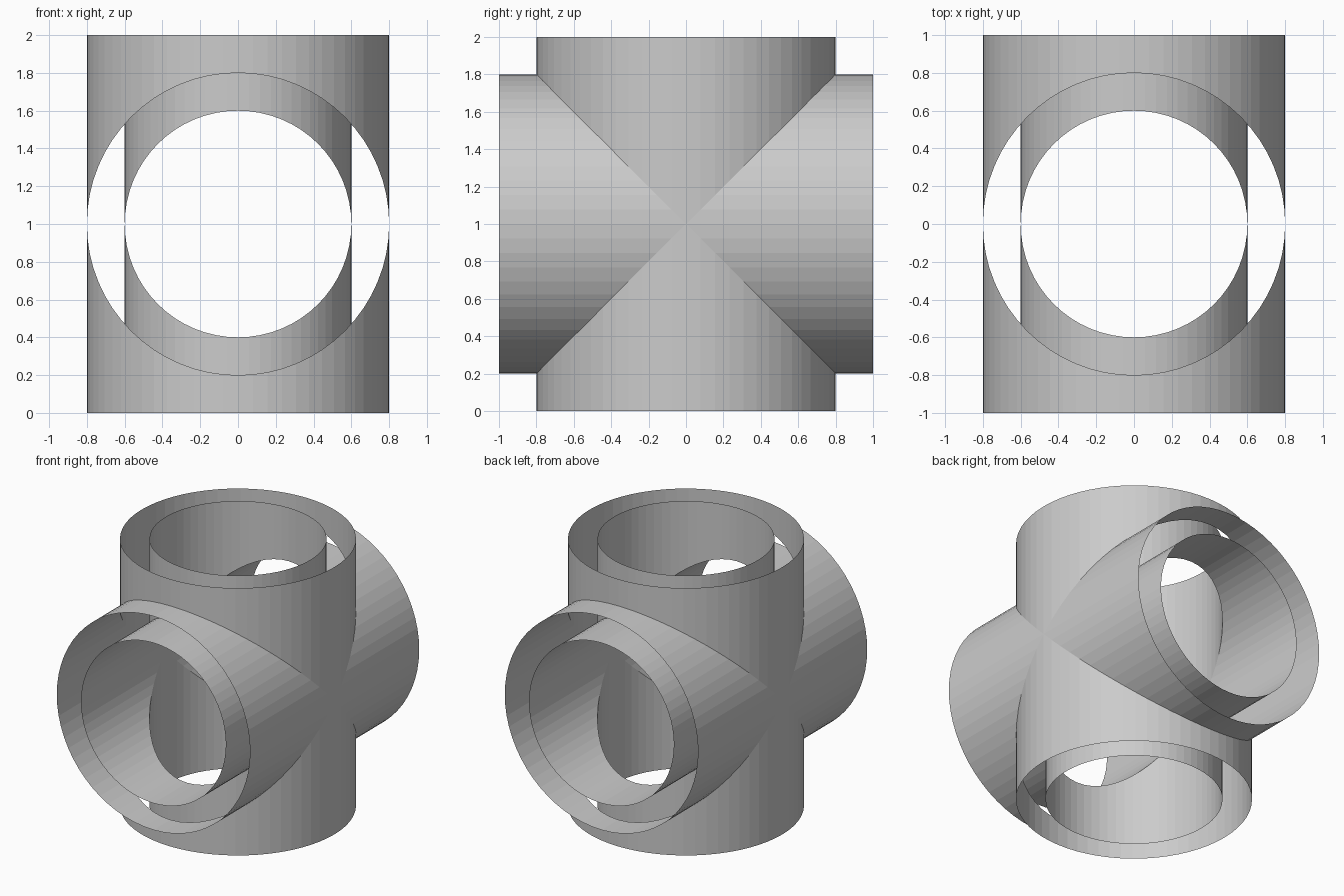
import bpy
import math

if "Cube" in bpy.data.objects:
    bpy.data.objects.remove(bpy.data.objects["Cube"])

SEGMENTS = 64
HALF_LENGTH = 1.0

grey = bpy.data.materials.new("plain grey")
grey.diffuse_color = (0.6, 0.6, 0.6, 1.0)
grey.use_nodes = True
grey.node_tree.nodes["Principled BSDF"].inputs["Base Color"].default_value = grey.diffuse_color


def open_tube(name, radius, horizontal):
    """Thin open tube, mitred at the middle where its equal-sized twin crosses it."""
    verts, faces = [], []
    for end in (1, -1):
        start = len(verts)
        for i in range(SEGMENTS):
            a = 2 * math.pi * i / SEGMENTS
            x, y = radius * math.cos(a), radius * math.sin(a)
            for h in (abs(y), HALF_LENGTH):
                # vertical tube runs along z, horizontal tube runs along y
                p = (x, end * h, -y) if horizontal else (x, y, end * h)
                verts.append((p[0], p[1], p[2] + 1.0))
        for i in range(SEGMENTS):
            j = (i + 1) % SEGMENTS
            quad = [start + 2 * i, start + 2 * j, start + 2 * j + 1, start + 2 * i + 1]
            faces.append(quad if end == 1 else quad[::-1])
    mesh = bpy.data.meshes.new(name)
    mesh.from_pydata(verts, [], faces)
    mesh.materials.append(grey)
    mesh.update()
    obj = bpy.data.objects.new(name, mesh)
    bpy.context.collection.objects.link(obj)


# Outer shell and inner lining of the crossing pipes
for part, radius in (("outer", 0.8), ("inner", 0.6)):
    open_tube(part + "_vertical_pipe", radius, False)
    open_tube(part + "_horizontal_pipe", radius, True)
